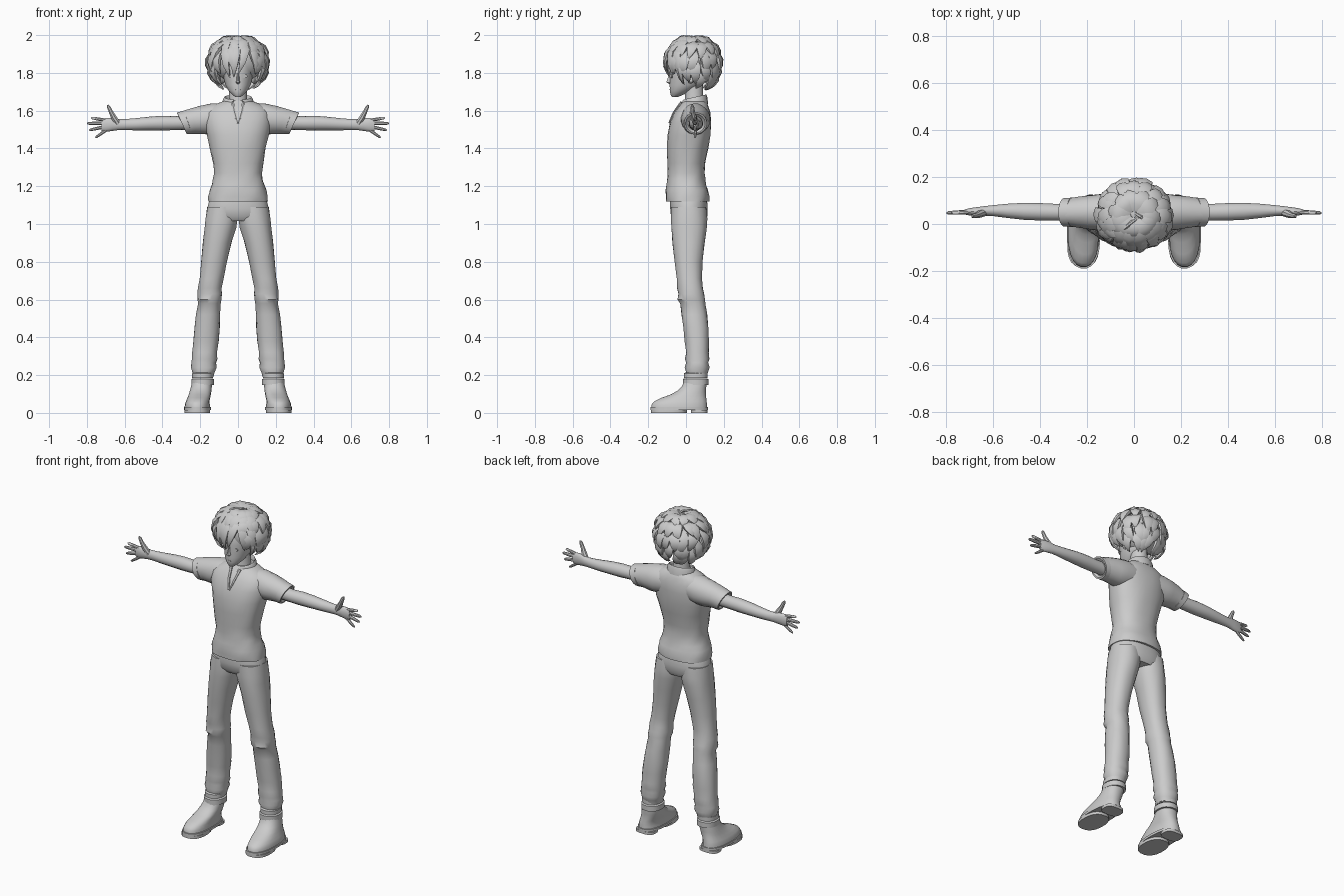
import bpy, bmesh, math, random
from mathutils import Vector as V

random.seed(4)
grey = bpy.data.materials.new("plain grey")
grey.diffuse_color = (0.6, 0.6, 0.6, 1)


def finish(name, bm, mirror=False, angle=40):
    bmesh.ops.recalc_face_normals(bm, faces=bm.faces)
    me = bpy.data.meshes.new(name)
    bm.to_mesh(me)
    bm.free()
    me.materials.append(grey)
    ob = bpy.data.objects.new(name, me)
    bpy.context.collection.objects.link(ob)
    bpy.ops.object.select_all(action='DESELECT')
    ob.select_set(True)
    bpy.context.view_layer.objects.active = ob
    bpy.ops.object.shade_smooth_by_angle(angle=math.radians(angle))
    if mirror:
        ob.modifiers.new("Mirror", 'MIRROR').use_clip = False
    return ob


def add_loft(bm, rings, n=20, p=2.0, ripple=0.0):
    """Skin a list of (centre, u, v) superellipse rings and cap both ends."""
    rows = []
    for j, (c, u, v) in enumerate(rings):
        row = []
        for i in range(n):
            a = 2 * math.pi * (i + 0.5) / n
            k = 1 + ripple * math.sin(3 * a + 2.1 * j) + ripple * math.sin(7 * a - 1.7 * j)
            ca, sa = math.cos(a), math.sin(a)
            x = math.copysign(abs(ca) ** (2 / p), ca) * k
            y = math.copysign(abs(sa) ** (2 / p), sa) * k
            row.append(bm.verts.new(V(c) + V(u) * x + V(v) * y))
        rows.append(row)
    for a, b in zip(rows, rows[1:]):
        for i in range(n):
            bm.faces.new((a[i], a[(i + 1) % n], b[(i + 1) % n], b[i]))
    bm.faces.new(rows[0][::-1])
    bm.faces.new(rows[-1])


def loft(name, rings, n=20, p=2.0, ripple=0.0, mirror=False, angle=40):
    bm = bmesh.new()
    add_loft(bm, rings, n, p, ripple)
    return finish(name, bm, mirror, angle)


def zr(z, x0, x1, y0, y1):
    """Level ring from its x and y limits."""
    return ((x0 + x1) / 2, (y0 + y1) / 2, z), ((x1 - x0) / 2, 0, 0), (0, (y1 - y0) / 2, 0)


def xr(x, cy, cz, ry, rz, tilt=0.0):
    """Ring across an arm."""
    return (x, cy, cz), (0, ry, 0), (tilt, 0, rz)


def add_tube(bm, pts, radii, n=8, flat=1.0):
    pts = [V(q) for q in pts]
    rings = []
    for i, q in enumerate(pts):
        d = (pts[min(i + 1, len(pts) - 1)] - pts[max(i - 1, 0)]).normalized()
        u = d.cross(V((0, 1, 0))).normalized()
        rings.append((q, u * radii[i], u.cross(d) * radii[i] * flat))
    add_loft(bm, rings, n)


# shirt body
loft("shirt_body", [zr(z, -w, w, f, b) for z, w, f, b in [
    (1.12, .150, -.100, .116), (1.12, .158, -.107, .124), (1.145, .157, -.108, .124),
    (1.18, .150, -.107, .117), (1.21, .138, -.103, .106), (1.24, .131, -.100, .102),
    (1.27, .127, -.097, .099), (1.32, .133, -.098, .101), (1.40, .148, -.101, .118),
    (1.47, .164, -.098, .130), (1.54, .176, -.085, .132), (1.59, .170, -.062, .130),
    (1.62, .145, -.040, .120), (1.64, .105, -.022, .112), (1.655, .065, -.01, .10)]],
    n=28, p=2.3, ripple=.010)

# sleeves with slanted openings and a folded band
loft("sleeve", [xr(*r) for r in [
    (.06, .05, 1.560, .070, .078), (.14, .05, 1.555, .078, .083), (.19, .05, 1.550, .073, .076, .008),
    (.235, .05, 1.545, .066, .068, .014), (.272, .05, 1.538, .060, .061, .022)]],
    n=20, ripple=.015, mirror=True)
loft("sleeve_band", [xr(*r) for r in [
    (.262, .05, 1.539, .056, .056, .022), (.265, .05, 1.539, .063, .062, .022),
    (.297, .05, 1.533, .061, .058, .026), (.297, .05, 1.533, .052, .050, .024),
    (.285, .05, 1.533, .040, .038, .018)]], n=20, mirror=True)

# standing collar, open at the front and lower there
bm = bmesh.new()
rows = []
for i in range(19):
    a = math.radians(-72 + 324 * i / 18)
    s, c = math.sin(a), math.cos(a)
    rows.append([bm.verts.new((c * w, .045 + s * d, z + s * t)) for w, d, z, t in [
        (.086, .072, 1.618, .018), (.080, .068, 1.66, .012), (.072, .062, 1.672, .014),
        (.066, .056, 1.66, .012), (.068, .058, 1.618, .018)]])
for a, b in zip(rows, rows[1:]):
    for k in range(5):
        bm.faces.new((a[k], a[(k + 1) % 5], b[(k + 1) % 5], b[k]))
bm.faces.new(rows[0])
bm.faces.new(rows[-1][::-1])
finish("collar", bm)

# neck opening edges
bm = bmesh.new()
add_tube(bm, [(.030, -.024, 1.645), (.018, -.064, 1.59), (.002, -.090, 1.535)], [.010, .009, .005], 6, .7)
finish("neck_opening_edge", bm, True)

# neck and head
loft("neck", [zr(z, -w, w, f, b) for z, w, f, b in [
    (1.60, .058, -.02, .10), (1.66, .048, -.005, .092), (1.76, .046, -.01, .09)]])
loft("head", [zr(z, -w, w, f, b) for z, w, f, b in [
    (1.672, .014, -.074, -.045), (1.684, .030, -.082, -.015), (1.705, .050, -.086, .03),
    (1.735, .067, -.087, .08), (1.775, .077, -.086, .105), (1.81, .082, -.087, .115),
    (1.87, .084, -.080, .12), (1.93, .06, -.04, .1)]], n=24)
loft("nose", [zr(z, -w, w, f, -.07) for z, w, f in [
    (1.742, .006, -.090), (1.750, .012, -.106), (1.765, .008, -.100), (1.80, .006, -.090)]], n=8)
loft("mouth", [((0, y, 1.712), (w, 0, 0), (0, 0, .003)) for y, w in [(-.080, .015), (-.088, .013)]], n=8)
loft("eye", [((.034, y, 1.783), (.017, .006, 0), (0, 0, .011)) for y in (-.076, -.082)], n=12, mirror=True)
loft("ear", [xr(x, .025, 1.77, r, r * 1.6) for x, r in [(.07, .012), (.085, .018), (.092, .013)]],
     n=10, mirror=True)


# hair: a cap with rows of pointed locks
def shell(az, el, s):
    a, e = math.radians(az), math.radians(el)
    return V((.135 * math.cos(a) * math.cos(e) * s, .04 + .125 * math.sin(a) * math.cos(e) * s,
              1.86 + .125 * math.sin(e) * s))


def lock(bm, az, e0, e1, s1, w, sway=0.0):
    rings = []
    for t, k in [(0, .55), (.25, .95), (.5, 1), (.75, .68), (.92, .3), (1, .03)]:
        s = .93 + (s1 - .93) * t + .10 * math.sin(math.pi * t)
        az_t = az + sway * t * t
        c = shell(az_t, e0 + (e1 - e0) * t, s)
        side = V((-math.sin(math.radians(az_t)), math.cos(math.radians(az_t)), 0))
        d = shell(az_t, e0 + (e1 - e0) * (t + .02), s) - c
        out = side.cross(d).normalized()
        rings.append((c, side * w * k, out * .016 * k))
    add_loft(bm, rings, 6)


bm = bmesh.new()
add_loft(bm, [((0, .04, shell(0, e, .96).z), (.135 * .96 * math.cos(math.radians(e)), 0, 0),
               (0, .125 * .96 * math.cos(math.radians(e)), 0)) for e in range(-80, 89, 12)], 24)
finish("hair_cap", bm)
bm = bmesh.new()
# start azimuth, end azimuth, count, root and tip elevation, tip reach, half width
for a0, a1, n, e0, e1, s1, w in [
        (0, 330, 11, 84, 36, 1.08, .036), (-45, 225, 13, 58, 8, 1.17, .034),
        (-38, 218, 13, 32, -22, 1.19, .034), (-22, 202, 11, 5, -50, 1.24, .031),
        (25, 155, 7, -15, -64, 1.32, .028), (-140, -40, 7, 62, -28, 1.23, .028),
        (-155, -25, 6, 80, 5, 1.14, .033)]:
    for i in range(n):
        az = a0 + (a1 - a0) * i / (n - 1) + random.uniform(-6, 6)
        lock(bm, az, e0, e1 + random.uniform(-6, 6), s1 + random.uniform(-.04, .03), w,
             random.uniform(-16, 16))
# side locks in front of the ears, then loose strands on the crown
for az in (-32, -148):
    lock(bm, az, 20, -52, 1.22, .022)
add_tube(bm, [(.03, .04, 1.97), (.005, .02, 1.99), (-.03, -.01, 1.992), (-.065, -.04, 1.965),
              (-.08, -.06, 1.93)], [.008, .008, .008, .006, .001], 6)
add_tube(bm, [(.0, .05, 1.97), (.03, .03, 1.99), (.06, .0, 1.975), (.085, -.03, 1.945)],
         [.008, .008, .006, .001], 6)
finish("hair_locks", bm)

# arms and hands
loft("arm", [xr(*r) for r in [
    (.24, .05, 1.537, .036, .038), (.34, .05, 1.534, .037, .037), (.40, .052, 1.534, .038, .039),
    (.47, .054, 1.532, .037, .036), (.54, .056, 1.528, .031, .032), (.60, .057, 1.526, .024, .029),
    (.635, .056, 1.526, .021, .029), (.665, .054, 1.527, .019, .034), (.70, .052, 1.525, .016, .037),
    (.722, .051, 1.523, .011, .032)]], n=14, mirror=True)
bm = bmesh.new()
for (x0, z0), (x1, z1), r in [((.70, 1.549), (.777, 1.562), .0095), ((.71, 1.533), (.80, 1.533), .010),
                              ((.71, 1.514), (.788, 1.497), .0095), ((.69, 1.502), (.755, 1.457), .0085)]:
    add_tube(bm, [(x0 + (x1 - x0) * t, .051 - .004 * t, z0 + (z1 - z0) * t) for t in (0, .5, .9, 1)],
             [r, r, r * .8, r * .35])
add_tube(bm, [(.635, .050, 1.53), (.658, .042, 1.565), (.672, .036, 1.592), (.685, .034, 1.62),
              (.69, .034, 1.631)], [.016, .016, .012, .010, .004])
finish("fingers", bm, True)

# trousers
loft("trouser_seat", [zr(z, -w, w, f, b) for z, w, f, b in [
    (1.19, .12, -.07, .09), (1.13, .152, -.086, .112), (1.08, .164, -.084, .115),
    (1.04, .166, -.080, .113), (1.015, .13, -.06, .10)]], n=28, p=2.3)
loft("trouser_leg", [zr(*r) for r in [
    (1.09, .002, .163, -.078, .108), (1.03, .002, .172, -.081, .113), (.98, .010, .177, -.079, .110),
    (.90, .034, .186, -.071, .100), (.80, .058, .195, -.061, .088), (.71, .077, .204, -.049, .084),
    (.66, .086, .213, -.047, .090), (.63, .084, .214, -.040, .096), (.60, .088, .217, -.045, .101),
    (.58, .091, .211, -.031, .103), (.52, .094, .222, -.024, .112), (.45, .097, .231, -.014, .119),
    (.38, .102, .237, -.007, .122), (.32, .111, .242, .000, .120), (.285, .109, .245, -.006, .124),
    (.265, .116, .247, .001, .119), (.24, .113, .249, -.008, .125), (.215, .124, .242, .000, .116),
    (.19, .13, .237, .0, .11)]], n=20, p=2.2, ripple=.013, mirror=True)
for name, lo, hi, g in [("upper_cuff", .186, .213, -.004), ("lower_cuff", .148, .183, .001)]:
    loft(name, [zr(z, .128 - q, .247 + q, -.016 - q, .118 + q) for z, q in [
        (lo, g - .008), (lo, g), (hi - .004, g), (hi, g - .008)]], n=20, p=2.2, mirror=True)

# boots
loft("boot_upper", [zr(*r) for r in [
    (.025, .148, .283, -.184, .113), (.045, .149, .282, -.183, .112), (.062, .150, .276, -.168, .110),
    (.080, .147, .268, -.130, .108), (.098, .143, .261, -.080, .106), (.118, .140, .255, -.045, .106),
    (.140, .138, .249, -.022, .108), (.165, .138, .244, -.012, .108)]], n=24, p=2.3, mirror=True)
loft("boot_welt", [zr(z, .143, .287, -.19, .117) for z in (.016, .030)], n=24, p=2.4, mirror=True)
loft("boot_sole", [zr(z, .148, .285, -.187, .005) for z in (0, .016)], n=20, p=2.4, mirror=True)
loft("boot_heel", [zr(z, .155, .275, .025, .115) for z in (0, .016)], n=16, p=3, mirror=True)
